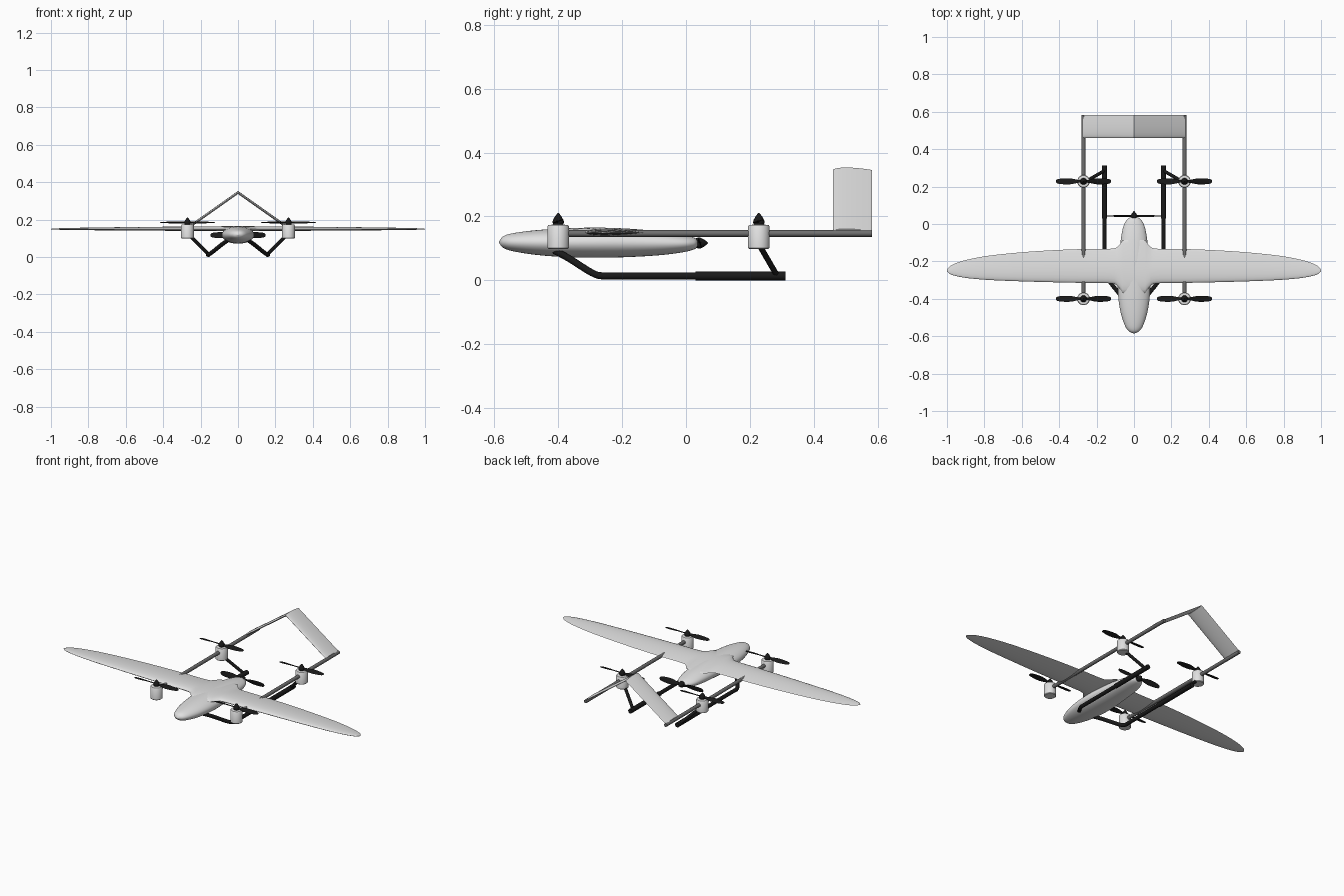
import bpy, bmesh, math
from mathutils import Vector, Matrix

cube = bpy.data.objects.get("Cube")
if cube:
    bpy.data.objects.remove(cube, do_unlink=True)


def material(name, value):
    m = bpy.data.materials.new(name)
    m.use_nodes = True
    color = (value, value, value, 1)
    m.diffuse_color = color
    m.node_tree.nodes["Principled BSDF"].inputs["Base Color"].default_value = color
    return m


SHELL = material("light grey shell", 0.75)
TUBE = material("dark grey tube", 0.16)
BLACK = material("black plastic", 0.01)
SIDES = (("right", -1), ("left", 1))


def loft(name, rings, mat, place=None, angle=40):
    """Skin a list of equal-length point rings and cap both ends."""
    bm = bmesh.new()
    rows = [[bm.verts.new(p) for p in ring] for ring in rings]
    n = len(rows[0])
    for a, b in zip(rows, rows[1:]):
        for i in range(n):
            j = (i + 1) % n
            bm.faces.new((a[i], a[j], b[j], b[i]))
    bm.faces.new(rows[0])
    bm.faces.new(rows[-1])
    bmesh.ops.recalc_face_normals(bm, faces=bm.faces)
    mesh = bpy.data.meshes.new(name)
    bm.to_mesh(mesh)
    bm.free()
    mesh.materials.append(mat)
    ob = bpy.data.objects.new(name, mesh)
    bpy.context.collection.objects.link(ob)
    if place:
        ob.matrix_world = place
    bpy.ops.object.select_all(action='DESELECT')
    ob.select_set(True)
    bpy.context.view_layer.objects.active = ob
    bpy.ops.object.shade_smooth_by_angle(angle=math.radians(angle))
    return ob


def spline(stations, steps=5):
    """Smoothly fill in between rows of section values."""
    out = []
    for i in range(len(stations) - 1):
        p0, p1 = stations[max(i - 1, 0)], stations[i]
        p2, p3 = stations[i + 1], stations[min(i + 2, len(stations) - 1)]
        for k in range(steps):
            t = k / steps
            out.append([b + t / 2 * (c - a + t * (2 * a - 5 * b + 4 * c - d
                        + t * (3 * (b - c) + d - a)))
                        for a, b, c, d in zip(p0, p1, p2, p3)])
    return out + [list(stations[-1])]


def airfoil(n=24, upper=0.6, lower=0.4):
    """Closed profile: chord 0..1, total thickness about 1."""
    pts = []
    for i in range(n):
        a = math.tau * i / n
        u = (1 - math.cos(a)) / 2
        h = 2.6 * math.sqrt(u) * (1 - u) + 0.04
        pts.append((u, h * upper if a < math.pi else -h * lower))
    return pts


def circle(radius, z, n=24):
    return [(radius * math.cos(math.tau * i / n),
             radius * math.sin(math.tau * i / n), z) for i in range(n)]


def lathe(name, profile, mat, place):
    return loft(name, [circle(r, z) for r, z in profile], mat, place)


def rod(name, path, radius, mat, n=12):
    """Round tube through a list of points."""
    pts = [Vector(p) for p in path]
    rings = []
    for i, p in enumerate(pts):
        d = (pts[min(i + 1, len(pts) - 1)] - pts[max(i - 1, 0)]).normalized()
        q = d.to_track_quat('Z', 'X')
        rings.append([p + q @ Vector(c) for c in circle(radius, 0, n)])
    return loft(name, rings, mat)


# Fuselage: station y, half width, top z, bottom z
body = spline([(-0.585, 0.003, 0.122, 0.117), (-0.572, 0.029, 0.138, 0.102),
               (-0.54, 0.05, 0.148, 0.091), (-0.47, 0.072, 0.157, 0.08),
               (-0.38, 0.085, 0.163, 0.073), (-0.28, 0.087, 0.165, 0.071),
               (-0.18, 0.08, 0.162, 0.073), (-0.08, 0.07, 0.153, 0.079),
               (-0.01, 0.056, 0.142, 0.088), (0.025, 0.036, 0.134, 0.097),
               (0.036, 0.018, 0.126, 0.106)])
rings = []
for y, w, top, bottom in body:
    mid, half = (top + bottom) / 2, (top - bottom) / 2
    rings.append([(w * math.cos(a), y, mid + half * math.sin(a))
                  for a in (math.tau * i / 32 for i in range(32))])
loft("fuselage", rings, SHELL)

# Wing: station x, leading y, trailing y, thickness
half_wing = spline([(0.06, -0.37, -0.085, 0.026), (0.085, -0.337, -0.118, 0.025),
                    (0.12, -0.318, -0.132, 0.024), (0.27, -0.315, -0.134, 0.022),
                    (0.45, -0.311, -0.141, 0.02), (0.62, -0.306, -0.153, 0.017),
                    (0.78, -0.299, -0.17, 0.014), (0.9, -0.288, -0.193, 0.01),
                    (0.97, -0.273, -0.217, 0.007), (0.993, -0.26, -0.236, 0.004),
                    (1.0, -0.25, -0.246, 0.002)])
span = [[-s[0]] + s[1:] for s in reversed(half_wing)] + half_wing
loft("wing", [[(x, lead + u * (trail - lead), 0.149 + v * t) for u, v in airfoil()]
              for x, lead, trail, t in span], SHELL)

# Inverted V tail
loft("v_tail", [[(x, 0.46 + 0.123 * u, z + v * 0.016) for u, v in airfoil(24, 0.5, 0.5)]
                for x, z in ((-0.272, 0.153), (0, 0.345), (0.272, 0.153))], SHELL)


def propeller(name, place):
    """Two twisted blades with a pointed hub, turning about local z."""
    blade = spline([(0.006, 0.012, 0.008, 35), (0.03, 0.018, 0.006, 30),
                    (0.07, 0.033, 0.004, 20), (0.115, 0.031, 0.003, 13),
                    (0.14, 0.022, 0.002, 10), (0.147, 0.008, 0.002, 10)], 3)
    for label, turn in (("a", 0), ("b", math.pi)):
        rings = []
        for r, chord, t, twist in blade:
            c, s = math.cos(math.radians(twist)), math.sin(math.radians(twist))
            rings.append([(r, (u - 0.5) * chord * c - v * t * s,
                           (u - 0.5) * chord * s + v * t * c) for u, v in airfoil(12)])
        loft(f"{name}_blade_{label}", rings, BLACK, place @ Matrix.Rotation(turn, 4, 'Z'))
    lathe(f"{name}_spinner", [(0.015, -0.011), (0.018, -0.004), (0.017, 0.002),
                              (0.011, 0.014), (0.005, 0.022), (0.001, 0.026)],
          BLACK, place)


# Pusher propeller at the back of the fuselage
propeller("pusher_propeller",
          Matrix.Translation((0, 0.043, 0.117)) @ Matrix.Rotation(-math.pi / 2, 4, 'X'))

for side, s in SIDES:
    # Boom from front motor to tail
    rod(f"{side}_boom", [(s * 0.27, -0.4, 0.147), (s * 0.27, 0.583, 0.147)],
        0.0105, TUBE, 16)

    # Lift motors with propellers
    for end, y in (("front", -0.4), ("rear", 0.228)):
        lathe(f"{side}_{end}_motor",
              [(0.031, 0.099), (0.034, 0.102), (0.034, 0.169), (0.031, 0.173),
               (0.014, 0.175)], SHELL, Matrix.Translation((s * 0.27, y, 0)))
        propeller(f"{side}_{end}_propeller", Matrix.Translation((s * 0.27, y, 0.185)))

    # Landing skid, front strut sweeping up into the belly
    rod(f"{side}_skid", spline([(s * 0.05, -0.41, 0.092), (s * 0.085, -0.365, 0.068),
                                (s * 0.14, -0.295, 0.024), (s * 0.158, -0.26, 0.014),
                                (s * 0.158, -0.2, 0.014), (s * 0.158, 0.3, 0.014)], 4),
        0.011, BLACK)
    rod(f"{side}_skid_sleeve", [(s * 0.158, 0.03, 0.014), (s * 0.158, 0.312, 0.014)],
        0.014, BLACK)
    rod(f"{side}_rear_strut", [(s * 0.158, 0.285, 0.015), (s * 0.253, 0.23, 0.11)],
        0.009, BLACK)
